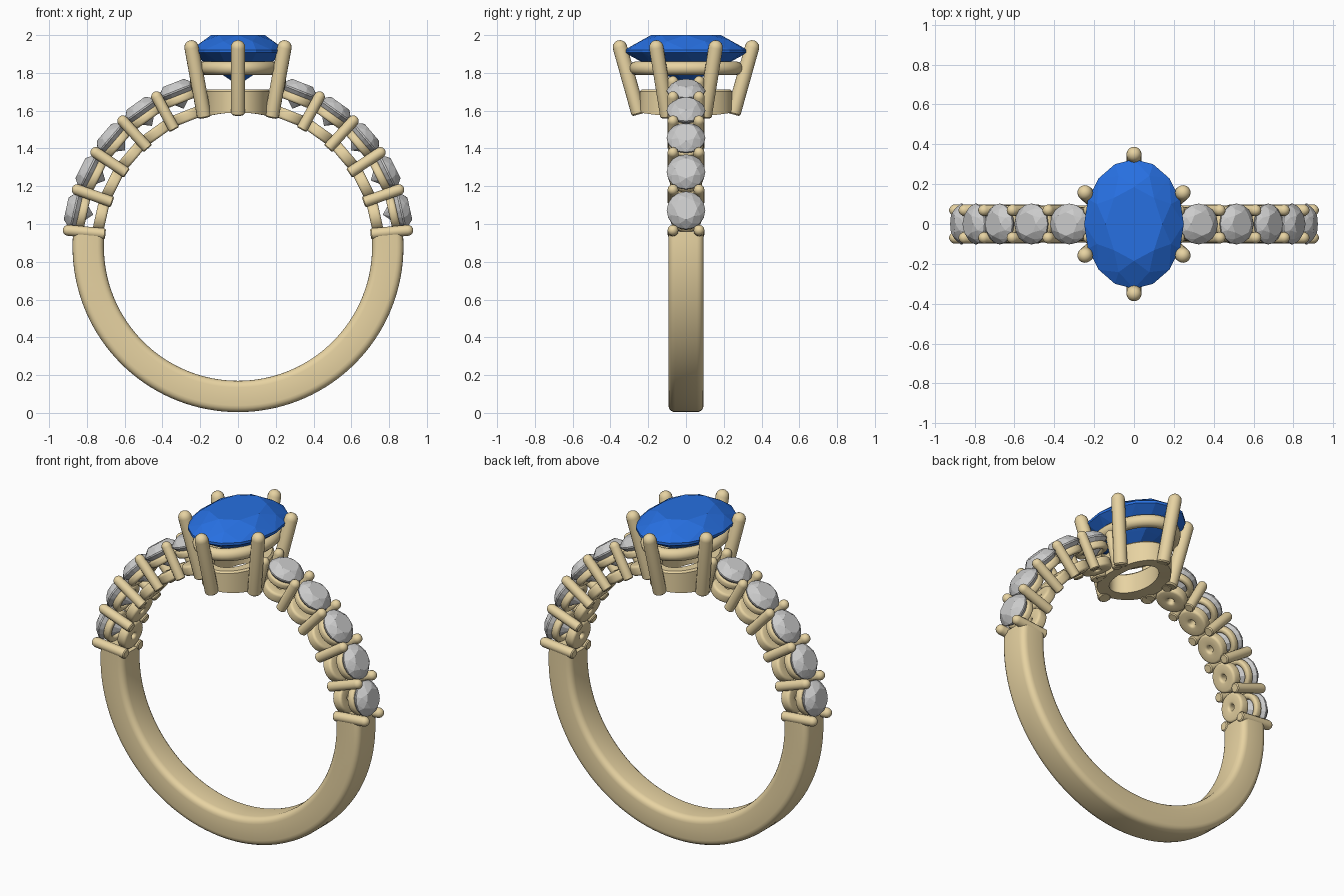
import bpy, bmesh
from math import sin, cos, pi, radians, sqrt
from mathutils import Matrix, Vector

if "Cube" in bpy.data.objects:
    bpy.data.objects.remove(bpy.data.objects["Cube"])

CZ = 0.88          # height of the ring centre
R_IN, R_OUT = 0.71, 0.876


def material(name, color):
    m = bpy.data.materials.new(name)
    m.diffuse_color = color
    m.use_nodes = True
    m.node_tree.nodes["Principled BSDF"].inputs["Base Color"].default_value = m.diffuse_color
    return m


GOLD = material("gold", (0.80, 0.65, 0.36, 1))
BLUE = material("blue_gem", (0.02, 0.16, 0.75, 1))


def finish(bm, name, mat=None, smooth=True):
    bmesh.ops.remove_doubles(bm, verts=bm.verts, dist=1e-5)
    bmesh.ops.recalc_face_normals(bm, faces=bm.faces)
    me = bpy.data.meshes.new(name)
    bm.to_mesh(me)
    bm.free()
    ob = bpy.data.objects.new(name, me)
    bpy.context.collection.objects.link(ob)
    if mat:
        me.materials.append(mat)
    if smooth:
        bpy.ops.object.select_all(action='DESELECT')
        ob.select_set(True)
        bpy.context.view_layer.objects.active = ob
        bpy.ops.object.shade_smooth_by_angle(angle=radians(35))
    return ob


def sweep(name, profile, a=0, b=0, n=24, mtx=Matrix(), arc=None, closed=True, warp=None):
    """Carry a (offset, z) profile round an oval a x b, or round an axis if a = b = 0."""
    bm = bmesh.new()
    t0, t1 = arc or (0, 2 * pi)
    rings = []
    for i in range(n + 1 if arc else n):
        t = t0 + (t1 - t0) * i / n
        ring = []
        for u, z in profile:
            p = Vector(((a + u) * cos(t), (b + u) * sin(t), z))
            ring.append(bm.verts.new(mtx @ (warp(p) if warp else p)))
        rings.append(ring)
    m = len(profile)
    for i in range(n):
        r, s = rings[i], rings[(i + 1) % len(rings)]
        for j in range(m if closed else m - 1):
            k = (j + 1) % m
            bm.faces.new((r[j], r[k], s[k], s[j]))
    if arc:
        bm.faces.new(rings[0])
        bm.faces.new(rings[-1])
    return finish(bm, name, GOLD)


def circle(r, z=0, n=12):
    return [(r * cos(2 * pi * i / n), z + r * sin(2 * pi * i / n)) for i in range(n)]


def rounded_rect(u0, u1, z0, z1, r, n=4):
    pts = []
    for q, (cu, cz) in enumerate([(u1 - r, z1 - r), (u0 + r, z1 - r), (u0 + r, z0 + r), (u1 - r, z0 + r)]):
        for i in range(n + 1):
            t = pi / 2 * (q + i / n)
            pts.append((cu + r * cos(t), cz + r * sin(t)))
    return pts


def prong(name, p0, p1, r, n=16):
    """Round bar with a flat-ish foot and a domed tip."""
    p0, p1 = Vector(p0), Vector(p1)
    d = p1 - p0
    L = d.length
    prof = [(0, 0), (r * .8, 0), (r, r * .2)]
    prof += [(r * cos(pi / 2 * i / 5), L - r + r * sin(pi / 2 * i / 5)) for i in range(6)]
    prof[-1] = (0, L)
    mtx = Matrix.Translation(p0) @ d.to_track_quat('Z', 'Y').to_matrix().to_4x4()
    return sweep(name, prof, n=n, mtx=mtx, closed=False)


def gem(name, a, b, z_table, z_girdle, z_culet, table, mtx=Matrix(), mat=None):
    """Brilliant cut: hull of table, crown, girdle, pavilion and culet points."""
    h, d = z_table - z_girdle, z_girdle - z_culet
    bm = bmesh.new()
    mid = (table + 1) / 2
    layers = [(8, 0, table, z_table), (8, .5, mid + .02, z_girdle + h * .58),
              (16, 0, 1, z_girdle), (16, 0, 1, z_girdle - d * .08),
              (8, .5, .52, z_girdle - d * .57), (1, 0, 0, z_culet)]
    for n, off, r, z in layers:
        for i in range(n):
            t = 2 * pi * (i + off) / n
            bm.verts.new(mtx @ Vector((a * r * cos(t), b * r * sin(t), z)))
    bmesh.ops.convex_hull(bm, input=bm.verts)
    bmesh.ops.dissolve_limit(bm, angle_limit=radians(1), verts=bm.verts, edges=bm.edges)
    return finish(bm, name, mat, smooth=False)


def radial(angle, side):
    """Frame at the ring centre whose z axis points outward at this angle."""
    return Matrix.Translation((0, 0, CZ)) @ Matrix.Rotation(side * radians(90 - angle), 4, 'Y')


# plain lower shank
upright = Matrix.Translation((0, 0, CZ)) @ Matrix.Rotation(pi / 2, 4, 'X')
sweep("shank", rounded_rect(R_IN, R_OUT, -.093, .093, .035), n=72, mtx=upright,
      arc=(radians(-185.2), radians(5.2)))

# stone-set shoulders
FIRST, STEP = 5.5, 14
for side, label in ((1, "right"), (-1, "left")):
    for i in range(6):
        m = radial(FIRST + STEP * i, side)
        for y in (-.069, .069):
            prong(f"{label}_shoulder_prong", m @ Vector((0, y, .705)), m @ Vector((0, y, .932)), .029, 12)
    for i in range(5):
        m = radial(FIRST + STEP * (i + .5), side)
        gem(f"{label}_shoulder_stone", .102, .102, .932, .89, .785, .58, m)
        sweep(f"{label}_upper_seat", rounded_rect(.06, .094, .818, .862, .014, 3), mtx=m)
        sweep(f"{label}_lower_seat", rounded_rect(.018, .086, .713, .772, .014, 3), mtx=m)


# centre basket, its foot following the finger hole
def follow_finger(p):
    foot = CZ + sqrt(R_IN ** 2 - p.x ** 2)
    return Vector((p.x, p.y, foot + (1.712 - foot) * p.z))


sweep("basket_base", [(-.07, 0), (0, 0), (0, .92), (-.01, 1), (-.06, 1), (-.07, .92)],
      .172, .245, n=48, warp=follow_finger)
sweep("basket_gallery", circle(.036, 1.825), .185, .265, n=48)

# centre prongs and oval stone
for sy in (-1, 1):
    prong("end_prong", (0, sy * .25, 1.58), (0, sy * .36, 1.972), .038)
    for sx in (-1, 1):
        prong("side_prong", (sx * .178, sy * .098, 1.565), (sx * .253, sy * .163, 1.972), .038)
gem("centre_stone", .25, .325, 2.0, 1.922, 1.735, .57, mat=BLUE)
